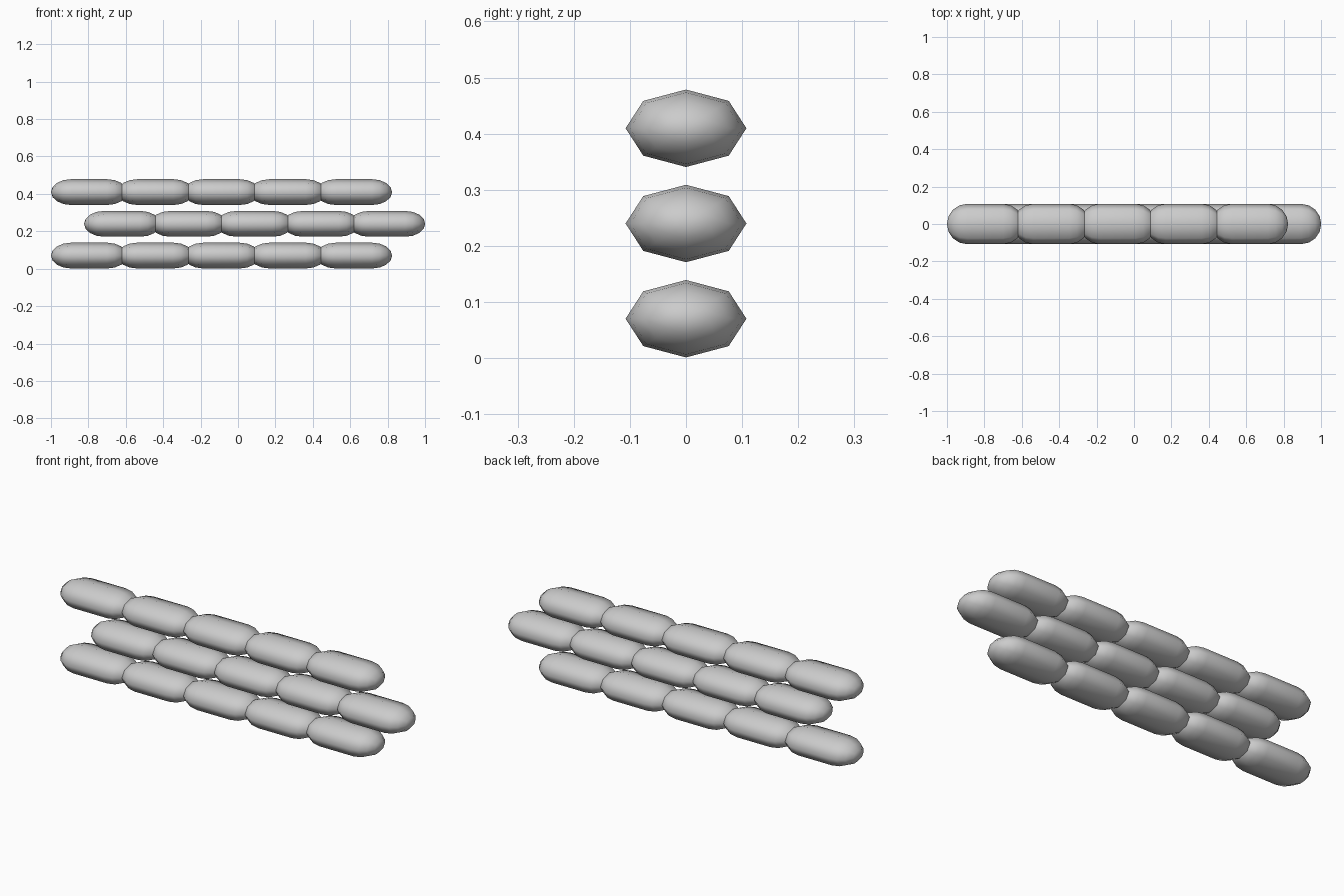
import bpy, bmesh, math

if "Cube" in bpy.data.objects:
    bpy.data.objects.remove(bpy.data.objects["Cube"])

PITCH, HALF_LEN, CAP = 0.354, 0.204, 0.1077   # bag spacing, half length, cap length
RY, RZ = 0.1077, 0.069                        # half depth, half height
SIDES, CAP_STEPS = 8, 4

cloth = bpy.data.materials.new("grey_cloth")
cloth.diffuse_color = (0.6, 0.6, 0.6, 1)
cloth.use_nodes = True
cloth.node_tree.nodes["Principled BSDF"].inputs["Base Color"].default_value = cloth.diffuse_color


def bag_mesh():
    """Flattened eight-sided capsule lying along x."""
    bm = bmesh.new()
    quarter = [i * math.pi / 2 / CAP_STEPS for i in range(1, CAP_STEPS + 1)]
    left = [(-(HALF_LEN - CAP) - CAP * math.cos(a), math.sin(a)) for a in quarter]
    profile = left + [(-x, r) for x, r in reversed(left)]
    rings = []
    for x, r in profile:
        rings.append([bm.verts.new((x, r * RY * math.cos(k * math.tau / SIDES),
                                    r * RZ * math.sin(k * math.tau / SIDES)))
                      for k in range(SIDES)])
    tips = [bm.verts.new((s * HALF_LEN, 0, 0)) for s in (-1, 1)]
    for k in range(SIDES):
        n = (k + 1) % SIDES
        for a, b in zip(rings, rings[1:]):
            bm.faces.new((a[k], a[n], b[n], b[k]))
        bm.faces.new((tips[0], rings[0][n], rings[0][k]))
        bm.faces.new((tips[1], rings[-1][k], rings[-1][n]))
    bmesh.ops.recalc_face_normals(bm, faces=bm.faces)
    for f in bm.faces:
        f.smooth = True
    mesh = bpy.data.meshes.new("sandbag")
    bm.to_mesh(mesh)
    bm.free()
    mesh.materials.append(cloth)
    return mesh


# Three courses of five bags, the middle one shifted by half a bag
mesh = bag_mesh()
for row in range(3):
    for col in range(5):
        bag = bpy.data.objects.new(f"sandbag_{row}_{col}", mesh)
        bag.location = (-1 + HALF_LEN + PITCH * (col + 0.5 * (row % 2)), 0,
                        0.0702 + 0.1697 * row)
        bpy.context.collection.objects.link(bag)
